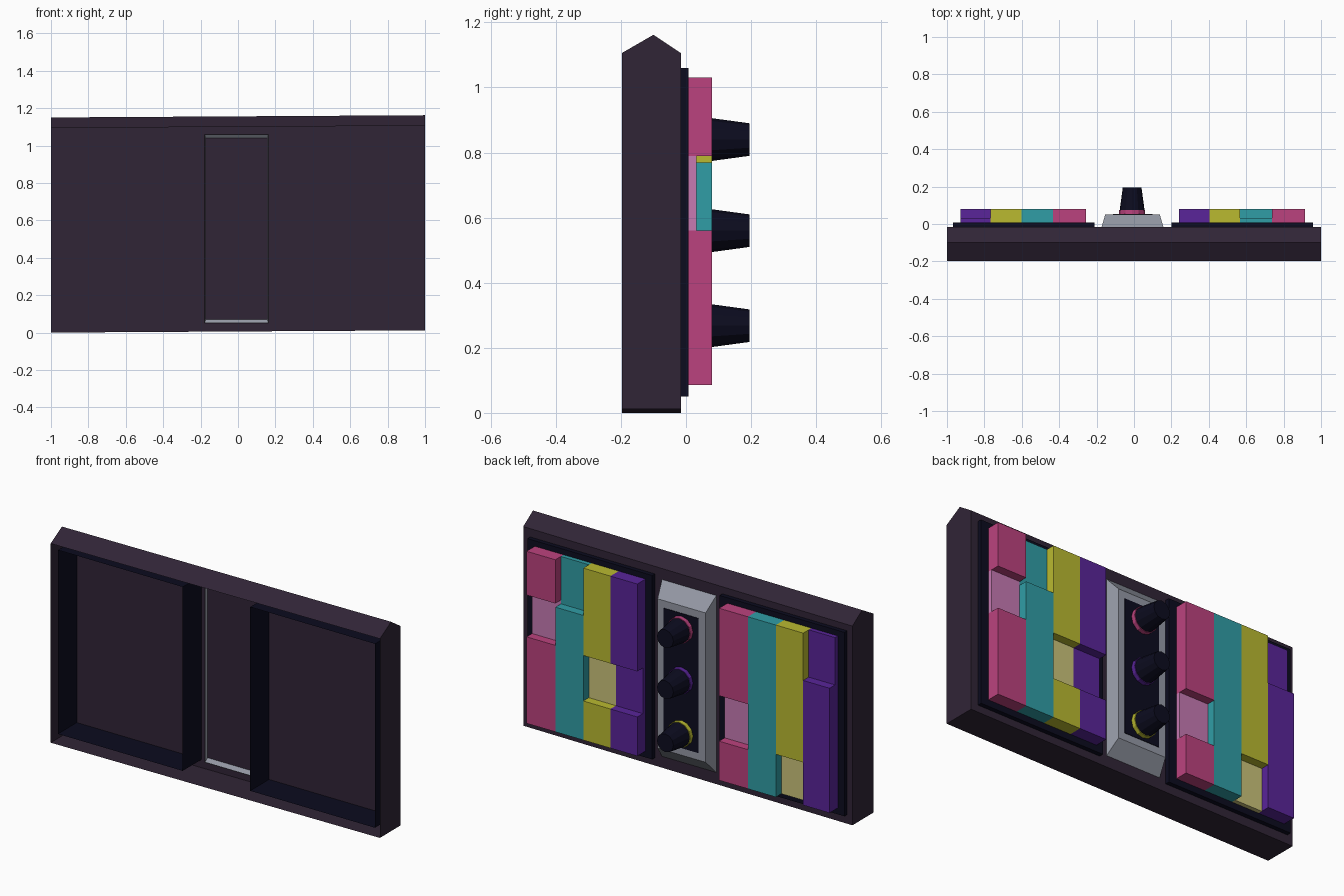
import bpy, bmesh, math
from mathutils import Matrix

cube = bpy.data.objects.get("Cube")
if cube:
    bpy.data.objects.remove(cube, do_unlink=True)


def material(name, rgb):
    m = bpy.data.materials.new(name)
    m.use_nodes = True
    m.diffuse_color = (*rgb, 1)
    m.node_tree.nodes["Principled BSDF"].inputs["Base Color"].default_value = (*rgb, 1)
    return m


PLUM = material("dark plum", (.03, .018, .037))
NAVY = material("navy", (.0035, .0035, .0135))
GREY = material("grey", (.30, .32, .38))
PINK = material("pink", (.50, .055, .21))
TEAL = material("teal", (.03, .34, .38))
YELLOW = material("yellow", (.49, .49, .03))
PURPLE = material("purple", (.10, .018, .32))
PALE_PINK = material("pale pink", (.57, .195, .45))
PALE_YELLOW = material("pale yellow", (.60, .55, .195))


def finish(name, bm, mat):
    bmesh.ops.recalc_face_normals(bm, faces=bm.faces)
    mesh = bpy.data.meshes.new(name)
    bm.to_mesh(mesh)
    bm.free()
    mesh.materials.append(mat)
    ob = bpy.data.objects.new(name, mesh)
    bpy.context.collection.objects.link(ob)
    return ob


def block(name, mat, x, z, y, inset=(0, 0), open_front=False):
    """Box over ranges x, z, y whose back end may taper by inset."""
    bm = bmesh.new()
    rings = []
    for depth, dx, dz in ((y[0], 0, 0), (y[1], *inset)):
        x0, x1, z0, z1 = x[0] + dx, x[1] - dx, z[0] + dz, z[1] - dz
        rings.append([bm.verts.new((a, depth, b))
                      for a, b in ((x0, z0), (x1, z0), (x1, z1), (x0, z1))])
    front, back = rings
    for i in range(4):
        j = (i + 1) % 4
        bm.faces.new((front[i], front[j], back[j], back[i]))
    bm.faces.new(back)
    if not open_front:
        bm.faces.new(front[::-1])
    return finish(name, bm, mat)


def round_part(name, mat, x, z, y, r0, r1, sides):
    """Tapered cylinder running along y."""
    bm = bmesh.new()
    spin = Matrix.Translation((x, sum(y) / 2, z)) @ Matrix.Rotation(-math.pi / 2, 4, "X")
    bmesh.ops.create_cone(bm, cap_ends=True, segments=sides, radius1=r0, radius2=r1,
                          depth=y[1] - y[0], matrix=spin)
    return finish(name, bm, mat)


# Case: gabled shell, open at the front
profile = [(-.197, .006), (-.016, .006), (-.016, 1.1), (-.1, 1.156), (-.197, 1.1)]
bm = bmesh.new()
ends = [[bm.verts.new((s, y, z + .006 * s)) for y, z in profile] for s in (-1, 1)]
for i in range(len(profile) - 1):
    bm.faces.new((ends[0][i], ends[0][i + 1], ends[1][i + 1], ends[1][i]))
for end in ends:
    bm.faces.new(end)
finish("case_shell", bm, PLUM)

# Button trays: open boxes running through the case
for side, x in (("right", (-.968, -.21)), ("left", (.2, .958))):
    block(side + "_tray", NAVY, x, (.05, 1.06), (-.18, .008), open_front=True)

# Button columns: (full-height pieces), (sunken pieces) per colour
LOW, TOP, FACE, SUNK = .085, 1.03, .08, .032
columns = {
    "left": (
        (.24, "purple", PURPLE, PURPLE, ((LOW, .30), (.55, TOP)), (.30, .55)),
        (.403, "yellow", YELLOW, PALE_YELLOW, ((LOW, .30), (.55, TOP)), (.30, .55)),
        (.568, "teal", TEAL, TEAL, ((LOW, .77),), (.77, TOP)),
        (.738, "pink", PINK, PALE_PINK, ((LOW, .56), (.79, TOP)), (.56, .79)),
    ),
    "right": (
        (-.928, "purple", PURPLE, PURPLE, ((LOW, .77),), (.77, TOP)),
        (-.768, "yellow", YELLOW, PALE_YELLOW, ((.32, TOP),), (LOW, .32)),
        (-.602, "teal", TEAL, TEAL, ((LOW, TOP),), None),
        (-.432, "pink", PINK, PALE_PINK, ((LOW, .30), (.55, TOP)), (.30, .55)),
    ),
}
for side, group in columns.items():
    edges = [c[0] for c in group] + [group[-1][0] + .175]
    for n, (x, label, mat, sunk_mat, pieces, sunk) in enumerate(group):
        span = (x, edges[n + 1])
        for k, z in enumerate(pieces):
            block(f"{side}_{label}_button_{k + 1}", mat, span, z, (.005, FACE))
        if sunk:
            block(f"{side}_{label}_sunken_button", sunk_mat, span, sunk, (.005, SUNK))

# Centre console with its dark plate
block("console", GREY, (-.178, .162), (.05, 1.06), (-.033, .05),
      inset=(.024, .095), open_front=True)
block("console_plate", NAVY, (-.112, .1), (.185, .925), (.046, .053))

# Knobs with coloured collars
for label, mat, z in (("upper", PINK, .84), ("middle", PURPLE, .56), ("lower", YELLOW, .268)):
    round_part(label + "_collar", mat, -.01, z, (.05, .076), .07, .07, 12)
    round_part(label + "_knob", NAVY, -.01, z, (.07, .195), .067, .05, 12)
